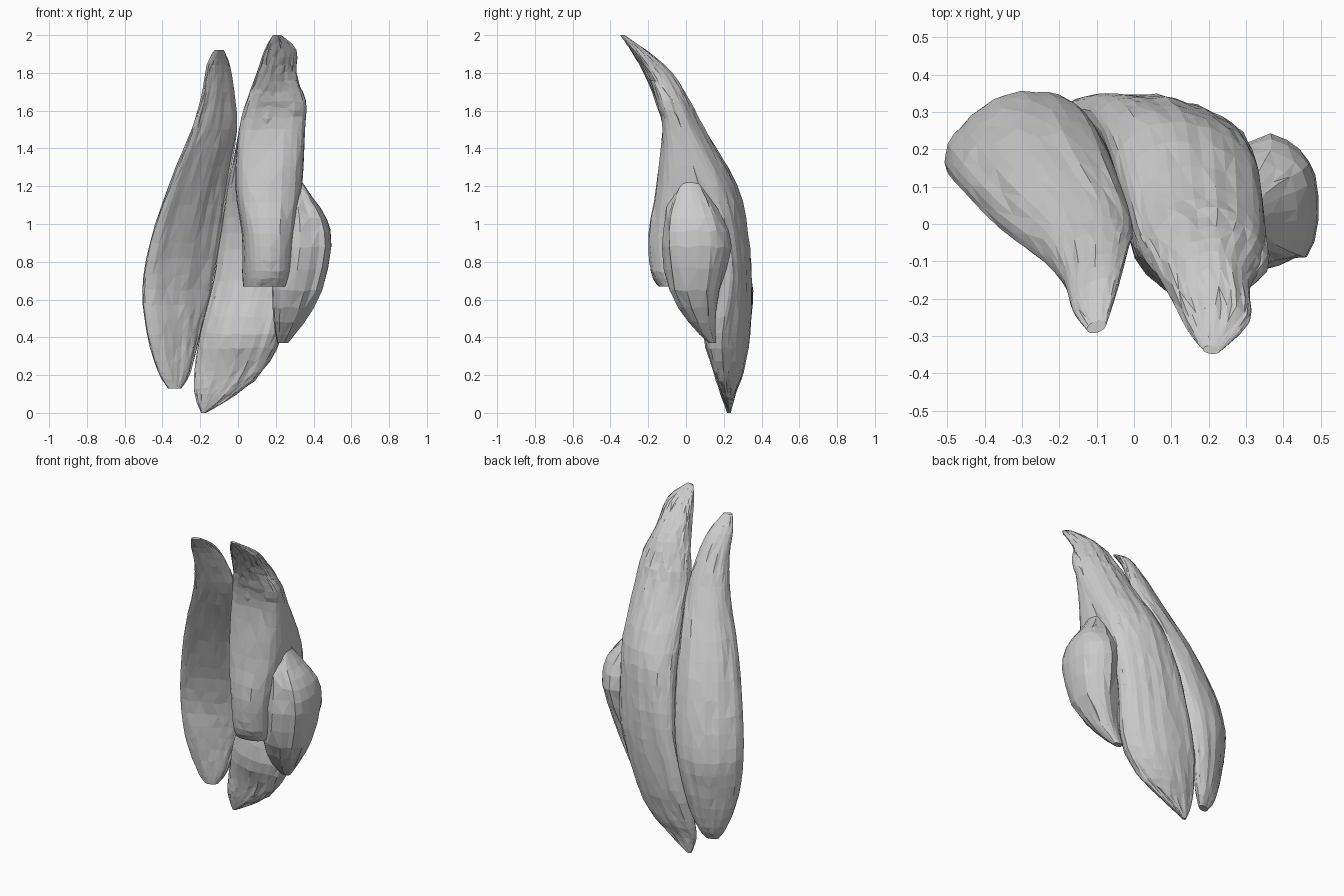
import bpy, math, random
from mathutils import Vector

random.seed(4)


def spline(rows, t):
    # Smooth interpolation between key sections
    i = min(int(t), len(rows) - 2)
    u = t - i
    a, b, c, d = (rows[max(0, min(len(rows) - 1, k))] for k in (i - 1, i, i + 1, i + 2))
    return [0.5 * (2 * q + (r - p) * u + (2 * p - 5 * q + 4 * r - s) * u * u
                   + (3 * q - p - 3 * r + s) * u ** 3) for p, q, r, s in zip(a, b, c, d)]


def muscle(name, rows, seg=32, sub=3, power=1.0, rough=0.004):
    # Each row: z, left edge x y, right edge x y, bulge to back, bulge to front
    phase = [random.uniform(0, 6.28) for _ in range(seg)]
    verts, faces = [], []
    n = (len(rows) - 1) * sub + 1
    for k in range(n):
        z, lx, ly, rx, ry, back, front = spline(rows, k / sub)
        left, right = Vector((lx, ly)), Vector((rx, ry))
        mid, half = (left + right) / 2, (right - left) / 2
        out = Vector((-half.y, half.x)).normalized()
        fade = min(1, half.length / 0.15) * (0 if k in (0, n - 1) else 1)
        for j in range(seg):
            a = 2 * math.pi * j / seg
            c, s = math.cos(a), math.sin(a)
            c = math.copysign(abs(c) ** power, c)
            s = math.copysign(abs(s) ** power, s)
            w = rough * fade * (math.sin(phase[j] + 0.3 * k) + random.uniform(-.6, .6))
            p = mid + half * c + out * (s * (back if s > 0 else front) + w)
            verts.append((p.x, p.y, z + random.uniform(-.008, .008) * fade))
    for k in range(n - 1):
        for j in range(seg):
            a, b = k * seg + j, k * seg + (j + 1) % seg
            c, d = b + seg, a + seg
            faces += [(a, b, c), (a, c, d)] if (j + k) % 2 else [(a, b, d), (b, c, d)]
    faces += [tuple(reversed(range(seg))), tuple(range((n - 1) * seg, n * seg))]
    me = bpy.data.meshes.new(name)
    me.from_pydata(verts, [], faces)
    me.update()
    ob = bpy.data.objects.new(name, me)
    bpy.context.collection.objects.link(ob)
    return ob


# Long spindle on the left, leaning forward at its top
muscle("long_head", [
    (0.13, -0.37, 0.20, -0.30, 0.23, .02, .02),
    (0.22, -0.42, 0.18, -0.25, 0.26, .06, .03),
    (0.42, -0.475, 0.15, -0.20, 0.30, .09, .04),
    (0.65, -0.50, 0.14, -0.145, 0.30, .12, .04),
    (0.90, -0.46, 0.09, -0.10, 0.255, .12, .04),
    (1.20, -0.36, -0.01, -0.055, 0.155, .12, .03),
    (1.50, -0.24, -0.10, -0.005, 0.005, .10, .03),
    (1.70, -0.18, -0.175, -0.02, -0.075, .07, .03),
    (1.84, -0.16, -0.24, -0.045, -0.16, .045, .025),
    (1.92, -0.125, -0.285, -0.075, -0.265, .015, .015)])

# Broad back sheet running from the lower tip to the forward hooked top
muscle("lateral_head", [
    (0.00, -0.195, 0.225, -0.17, 0.23, .01, .01),
    (0.10, -0.23, 0.23, -0.01, 0.21, .04, .035),
    (0.22, -0.23, 0.25, 0.13, 0.18, .085, .06),
    (0.42, -0.20, 0.29, 0.235, 0.17, .10, .13),
    (0.70, -0.13, 0.305, 0.29, 0.215, .08, .12),
    (0.95, -0.09, 0.265, 0.31, 0.18, .10, .10),
    (1.20, -0.05, 0.17, 0.335, 0.09, .14, .10),
    (1.50, 0.005, -0.03, 0.355, -0.05, .14, .07),
    (1.65, 0.045, -0.10, 0.35, -0.10, .12, .05),
    (1.80, 0.10, -0.20, 0.31, -0.17, .11, .03),
    (1.92, 0.14, -0.28, 0.31, -0.26, .055, .02),
    (2.00, 0.185, -0.335, 0.23, -0.34, .012, .01)], seg=36)

# Thick front slab with a blunt lower ledge
muscle("front_slab", [
    (0.67, 0.03, 0.00, 0.25, 0.03, .10, .16),
    (0.75, 0.025, 0.00, 0.27, 0.03, .12, .20),
    (0.95, 0.02, 0.02, 0.30, 0.03, .12, .22),
    (1.20, -0.015, 0.02, 0.34, 0.02, .10, .175),
    (1.50, 0.005, -0.04, 0.355, -0.05, .06, .08),
    (1.65, 0.045, -0.10, 0.36, -0.10, .04, .055),
    (1.76, 0.09, -0.16, 0.31, -0.16, .02, .03)], seg=24, power=.7)

# Rounded outer bulge on the right, narrowing to a lower tip
muscle("side_bulge", [
    (0.37, 0.21, 0.14, 0.265, 0.14, .02, .02),
    (0.48, 0.19, 0.07, 0.35, 0.09, .07, .07),
    (0.65, 0.18, 0.04, 0.445, 0.06, .12, .14),
    (0.88, 0.20, 0.04, 0.495, 0.06, .18, .17),
    (1.03, 0.22, 0.04, 0.47, 0.05, .15, .15),
    (1.13, 0.24, 0.03, 0.40, 0.04, .10, .11),
    (1.22, 0.27, 0.02, 0.34, 0.03, .05, .05)], seg=22, sub=2, power=.8, rough=.012)
